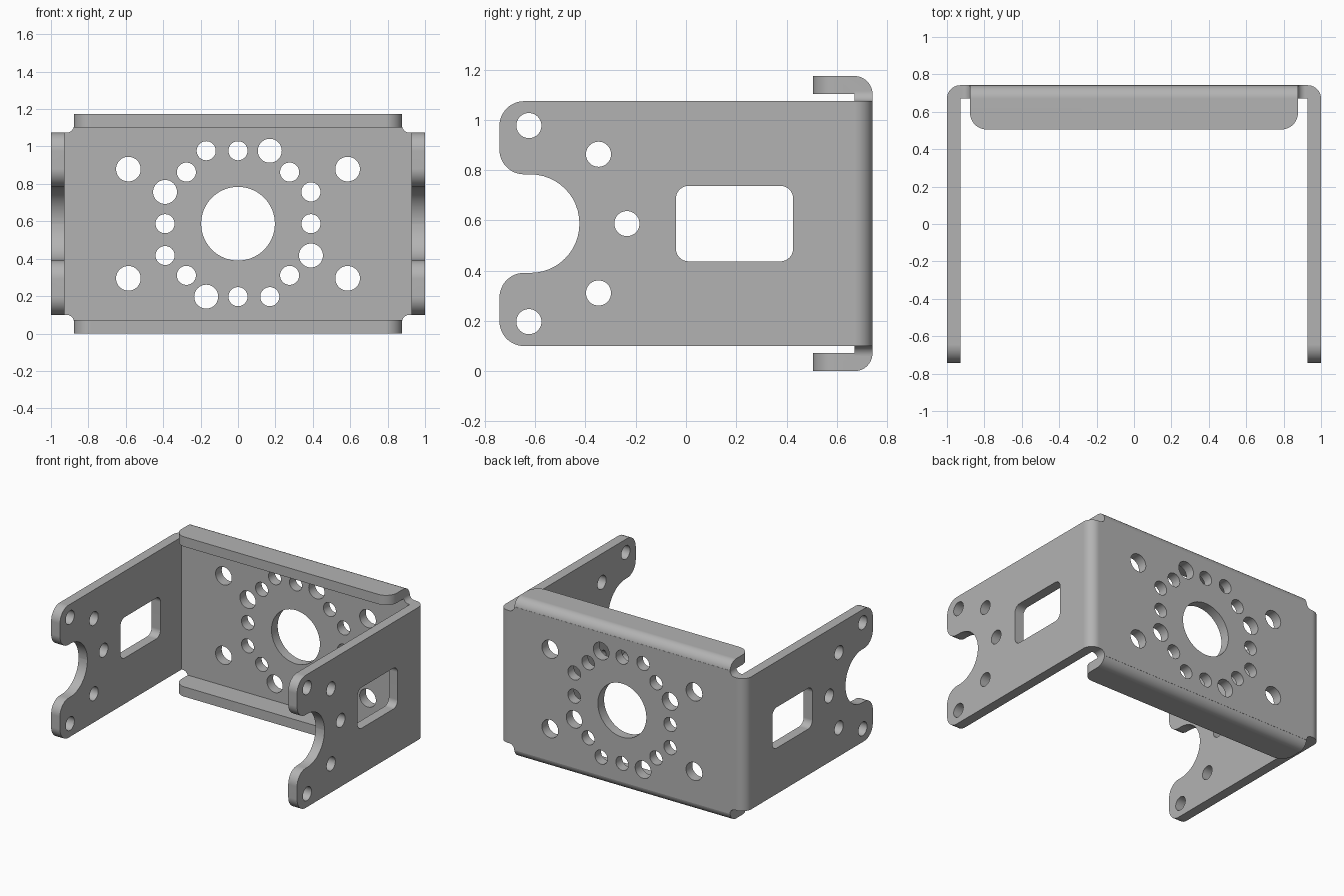
import bpy, bmesh, math
from mathutils import Vector

if "Cube" in bpy.data.objects:
    bpy.data.objects.remove(bpy.data.objects["Cube"])

T = 0.072                  # sheet thickness
X, Y = 1.0, 0.742          # half width, half depth
H, MID = 1.174, 0.587      # height and centre line
WALL = 0.487               # half height of the walls
FX = 0.877                 # half width of the flanges


def rounded(corners, steps=12):
    """Outline from (a, b, radius) corners, each filleted by its radius."""
    out = []
    for i, (a, b, r) in enumerate(corners):
        p = Vector((a, b))
        if r == 0:
            out.append(p)
            continue
        u = (Vector(corners[i - 1][:2]) - p).normalized()
        v = (Vector(corners[(i + 1) % len(corners)][:2]) - p).normalized()
        # right-angled corners only
        c = p + (u + v) * r
        for k in range(steps + 1):
            t = math.pi / 2 * k / steps
            out.append(c - v * r * math.cos(t) - u * r * math.sin(t))
    return out


def circle(a, b, r, n=40):
    return [Vector((a + r * math.cos(math.tau * k / n),
                    b + r * math.sin(math.tau * k / n))) for k in range(n)]


def solid(name, axis, lo, hi, *outlines):
    """Extrude outlines along an axis into one object."""
    bm = bmesh.new()
    for outline in outlines:
        rings = []
        for t in (lo, hi):
            ring = []
            for a, b in outline:
                co = [a, b]
                co.insert(axis, t)
                ring.append(bm.verts.new(co))
            rings.append(ring)
            bm.faces.new(ring)
        n = len(outline)
        for k in range(n):
            j = (k + 1) % n
            bm.faces.new((rings[0][k], rings[0][j], rings[1][j], rings[1][k]))
    bmesh.ops.recalc_face_normals(bm, faces=bm.faces)
    mesh = bpy.data.meshes.new(name)
    bm.to_mesh(mesh)
    bm.free()
    obj = bpy.data.objects.new(name, mesh)
    bpy.context.collection.objects.link(obj)
    return obj


def combine(obj, other, operation):
    """Apply a boolean and discard the helper."""
    mod = obj.modifiers.new("cut", 'BOOLEAN')
    mod.object, mod.operation, mod.solver = other, operation, 'EXACT'
    deps = bpy.context.evaluated_depsgraph_get()
    mesh = bpy.data.meshes.new_from_object(obj.evaluated_get(deps))
    obj.modifiers.clear()
    obj.data = mesh
    bpy.data.objects.remove(other)


# Back wall and two arms: bent channel, trimmed to the forked arm outline
bracket = solid("bracket", 2, MID - WALL, MID + WALL, rounded([
    (-X, -Y, 0), (-X + T, -Y, 0), (-X + T, Y - T, 0), (X - T, Y - T, 0),
    (X - T, -Y, 0), (X, -Y, 0), (X, Y, T), (-X, Y, T)]))
R, LOBE, NOTCH = 0.196, 0.098, -0.424
half = [(Y + 0.1, WALL, 0), (-Y, WALL, LOBE), (-Y, R, LOBE), (NOTCH, R, R - 0.001)]
fork = [(y, MID + s * z, r) for s, pts in ((1, half), (-1, half[::-1])) for y, z, r in pts]
combine(bracket, solid("arm_outline", 0, -2, 2, rounded(fork)), 'INTERSECT')

# Top and bottom flanges with rounded front corners
FRONT = 0.505
flanges = solid("flanges", 0, -FX, FX, rounded([
    (FRONT, 0, 0), (Y, 0, T), (Y, H, T), (FRONT, H, 0),
    (FRONT, H - T, 0), (Y - T, H - T, 0), (Y - T, T, 0), (FRONT, T, 0)]))
combine(flanges, solid("flange_outline", 2, -1, 2, rounded([
    (-FX, FRONT, 0.09), (FX, FRONT, 0.09), (FX, 1, 0), (-FX, 1, 0)])), 'INTERSECT')

# Filleted corner reliefs between the wall and the flanges
F = 0.04
quarter = [(FX + F, WALL, 0), (FX, WALL, F), (FX, WALL + F, 0)]
cross = []
for sx, sz in ((1, 1), (-1, 1), (-1, -1), (1, -1)):
    pts = quarter if sx * sz > 0 else quarter[::-1]
    cross += [(sx * x, MID + sz * z, r) for x, z, r in pts]
combine(bracket, flanges, 'UNION')
combine(bracket, solid("relief", 1, Y - T, Y, rounded(cross)), 'UNION')

# Back wall holes: hub, ring of alternating bolt holes, four corner holes
P, S, D, SMALL, LARGE = 0.39, 0.17, 0.276, 0.051, 0.064
holes = [circle(0, MID, 0.197, 72)]
for k in range(4):
    c, s = round(math.cos(k * math.pi / 2)), round(math.sin(k * math.pi / 2))
    for a, b, r in ((0, P, SMALL), (S, P, LARGE), (-S, P, SMALL), (D, D, SMALL)):
        holes.append(circle(a * c - b * s, MID + a * s + b * c, r))
for sx in (-1, 1):
    for sz in (-1, 1):
        holes.append(circle(sx * 0.586, MID + sz * 0.292, 0.066))
combine(bracket, solid("wall_holes", 1, 0.6, 1, *holes), 'DIFFERENCE')

# Arm holes and window
cuts = [circle(-0.235, MID, 0.05)]
for s in (-1, 1):
    cuts += [circle(-0.625, MID + s * P, 0.05), circle(-0.348, MID + s * D, 0.05)]
W0, W1, WZ = -0.04, 0.426, 0.15
cuts.append(rounded([(W0, MID - WZ, 0.05), (W1, MID - WZ, 0.05),
                     (W1, MID + WZ, 0.05), (W0, MID + WZ, 0.05)]))
combine(bracket, solid("arm_holes", 0, -2, 2, *cuts), 'DIFFERENCE')

# Material and shading
grey = bpy.data.materials.new("plain grey metal")
grey.use_nodes = True
color = (0.45, 0.45, 0.45, 1)
grey.diffuse_color = color
grey.node_tree.nodes["Principled BSDF"].inputs["Base Color"].default_value = color
bracket.data.materials.clear()
bracket.data.materials.append(grey)
bpy.ops.object.select_all(action='DESELECT')
bracket.select_set(True)
bpy.context.view_layer.objects.active = bracket
bpy.ops.object.shade_smooth_by_angle(angle=math.radians(30))
weighted = bracket.modifiers.new("flat_sides", 'WEIGHTED_NORMAL')
weighted.keep_sharp = True
